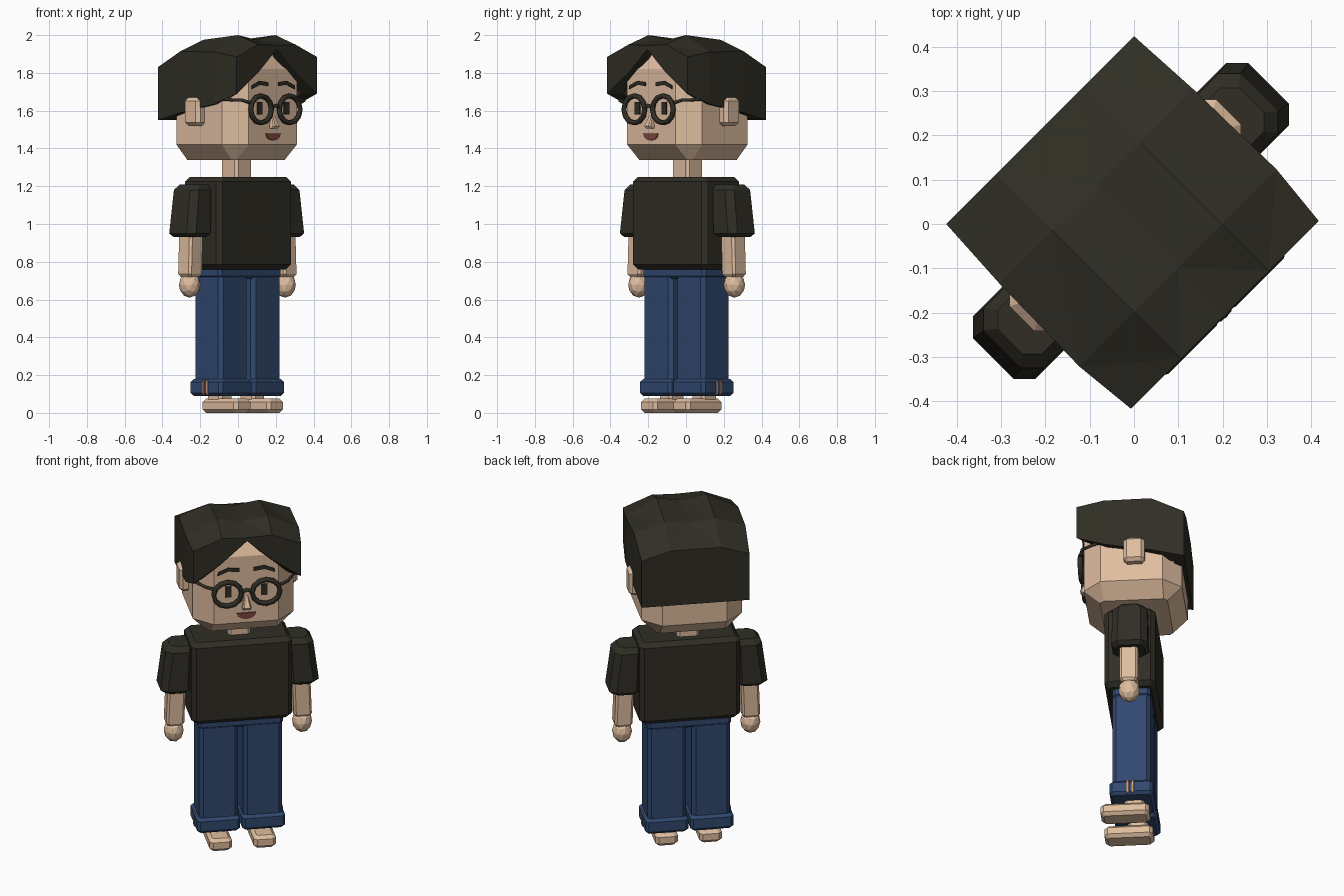
import bpy, bmesh
from math import radians, sin, cos, pi
from mathutils import Matrix, Vector

cube = bpy.data.objects.get("Cube")
if cube:
    bpy.data.objects.remove(cube, do_unlink=True)

# The figure is built facing -y, then turned to its diagonal stance
TURN = Matrix.Rotation(radians(45), 4, 'Z')


def material(name, rgb):
    m = bpy.data.materials.new(name)
    m.use_nodes = True
    m.diffuse_color = (*rgb, 1)
    m.node_tree.nodes["Principled BSDF"].inputs["Base Color"].default_value = (*rgb, 1)
    return m


DARK = material("olive_black", (0.029, 0.027, 0.018))
SKIN = material("skin", (0.74, 0.51, 0.35))
JEANS = material("denim_blue", (0.03, 0.065, 0.16))
LIPS = material("dark_red", (0.22, 0.06, 0.05))
TAN = material("orange_tan", (0.62, 0.3, 0.16))


def finish(bm, name, mat, side=1):
    """Turn a bmesh into an object; side -1 mirrors it to the right."""
    if side < 0:
        bm.transform(Matrix.Scale(-1, 4, (1, 0, 0)))
    bmesh.ops.recalc_face_normals(bm, faces=bm.faces)
    bm.transform(TURN)
    me = bpy.data.meshes.new(name)
    bm.to_mesh(me)
    bm.free()
    me.materials.append(mat)
    ob = bpy.data.objects.new(name, me)
    bpy.context.collection.objects.link(ob)
    return ob


def loft(name, mat, rings, side=1):
    """Stack of rectangles with cut corners: (z, x0, x1, y0, y1, cut)."""
    bm = bmesh.new()
    loops = []
    for z, x0, x1, y0, y1, c in rings:
        pts = [(x0 + c, y0), (x1 - c, y0), (x1, y0 + c), (x1, y1 - c),
               (x1 - c, y1), (x0 + c, y1), (x0, y1 - c), (x0, y0 + c)]
        loops.append([bm.verts.new((x, y, z)) for x, y in pts])
    for a, b in zip(loops, loops[1:]):
        for i in range(8):
            j = (i + 1) % 8
            bm.faces.new((a[i], a[j], b[j], b[i]))
    bm.faces.new(loops[0])
    bm.faces.new(loops[-1])
    return finish(bm, name, mat, side)


def box(name, mat, x, y, z, cut, side=1):
    """Box with chamfered edges."""
    (x0, x1), (y0, y1), (z0, z1), c = x, y, z, cut
    inner = (x0 + c, x1 - c, y0 + c, y1 - c, c * 0.5)
    outer = (x0, x1, y0, y1, c)
    return loft(name, mat, [(z0, *inner), (z0 + c, *outer),
                            (z1 - c, *outer), (z1, *inner)], side)


def plate(name, mat, outline, y, depth, side=1):
    """Flat polygon in the x-z plane, extruded backwards."""
    bm = bmesh.new()
    face = bm.faces.new([bm.verts.new((x, y, z)) for x, z in outline])
    ext = bmesh.ops.extrude_face_region(bm, geom=[face])["geom"]
    bmesh.ops.translate(bm, vec=(0, depth, 0),
                        verts=[v for v in ext if isinstance(v, bmesh.types.BMVert)])
    return finish(bm, name, mat, side)


def tube(name, mat, points, radius, closed=False):
    cu = bpy.data.curves.new(name, 'CURVE')
    cu.dimensions = '3D'
    cu.bevel_depth = radius
    cu.bevel_resolution = 1
    cu.use_fill_caps = True
    sp = cu.splines.new('POLY')
    sp.points.add(len(points) - 1)
    for p, co in zip(sp.points, points):
        p.co = (*(TURN @ Vector(co)), 1)
    sp.use_cyclic_u = closed
    cu.materials.append(mat)
    ob = bpy.data.objects.new(name, cu)
    bpy.context.collection.objects.link(ob)
    bpy.ops.object.select_all(action='DESELECT')
    ob.select_set(True)
    bpy.context.view_layer.objects.active = ob
    bpy.ops.object.convert(target='MESH')


def hair():
    """Parted cap: rows run front to back, columns right to left."""
    # y, edge x, top heights (edge, lump, parting), hem heights
    rows = [(-0.29, 0.30, (1.885, 1.95, 1.945), (1.69, 1.80, 1.925)),
            (-0.14, 0.315, (1.91, 2.0, 1.975), (1.635,)),
            (0.12, 0.31, (1.915, 1.975, 1.955), (1.59,)),
            (0.30, 0.30, (1.83, 1.88, 1.88), (1.55, 1.55, 1.55))]
    order = (0, 1, 2, 1, 0)
    bm = bmesh.new()
    top, hem = [], {}
    for r, (y, w, tops, hems) in enumerate(rows):
        xs = (-w, -0.14, 0, 0.14, w)
        top.append([bm.verts.new((x, y, tops[k])) for x, k in zip(xs, order)])
        for c, k in enumerate(order):
            if k < len(hems):
                hem[r, c] = bm.verts.new((xs[c], y, hems[k]))
    for a, b in zip(top, top[1:]):
        for i in range(4):
            bm.faces.new((a[i], a[i + 1], b[i + 1], b[i]))
    # Outer skirt, then a lip tucked into the head
    rim = ([(0, c) for c in range(5)] + [(1, 4), (2, 4)]
           + [(3, c) for c in range(4, -1, -1)] + [(2, 0), (1, 0)])
    lip = {k: bm.verts.new((hem[k].co.x * 0.8, hem[k].co.y * 0.8, hem[k].co.z)) for k in rim}
    for p, q in zip(rim, rim[1:] + rim[:1]):
        bm.faces.new((top[p[0]][p[1]], top[q[0]][q[1]], hem[q], hem[p]))
        bm.faces.new((hem[p], hem[q], lip[q], lip[p]))
    bmesh.ops.triangulate(bm, faces=[f for f in bm.faces])
    finish(bm, "hair", DARK)


# Head, neck and hair
loft("head", SKIN, [(1.34, -0.20, 0.20, -0.17, 0.20, 0.02),
                    (1.42, -0.28, 0.28, -0.26, 0.28, 0.10),
                    (1.82, -0.28, 0.28, -0.26, 0.28, 0.10),
                    (1.93, -0.18, 0.18, -0.20, 0.18, 0.06)])
box("neck", SKIN, (-0.062, 0.062), (-0.05, 0.074), (1.2, 1.38), 0.015)
hair()

# Nose and mouth
loft("nose", SKIN, [(1.505, -0.022, 0.022, -0.285, -0.25, 0.008),
                    (1.52, -0.024, 0.024, -0.295, -0.25, 0.008),
                    (1.58, -0.01, 0.01, -0.264, -0.25, 0.003)])
plate("mouth", LIPS, [(0.055 * cos(t * pi / 6), 1.48 - 0.038 * sin(t * pi / 6))
                      for t in range(7)], -0.266, 0.008)

# Shirt body and jeans waist
box("shirt_body", DARK, (-0.28, 0.28), (-0.14, 0.14), (0.76, 1.25), 0.025)
box("jeans_waist", JEANS, (-0.235, 0.235), (-0.1, 0.11), (0.71, 0.8), 0.015)

for s, n in ((1, "left_"), (-1, "right_")):
    # Face details and glasses
    box(n + "ear", SKIN, (0.25, 0.33), (-0.03, 0.085), (1.52, 1.67), 0.018, s)
    plate(n + "eyebrow", DARK, [(0.04, 1.73), (0.10, 1.738), (0.16, 1.715),
                                (0.157, 1.734), (0.10, 1.758), (0.04, 1.75)],
          -0.268, 0.009, s)
    plate(n + "eye", DARK, [(0.082, 1.58), (0.118, 1.58), (0.118, 1.645), (0.082, 1.645)],
          -0.266, 0.008, s)
    rim = []
    for i in range(12):
        a = 2 * pi * i / 12
        rim.append((s * (0.107 + 0.078 * cos(a)), -0.28, 1.607 + 0.072 * sin(a)))
    tube(n + "glasses_rim", DARK, rim, 0.014, True)
    tube(n + "glasses_temple", DARK, [(s * 0.18, -0.28, 1.64), (s * 0.23, -0.265, 1.655),
                                      (s * 0.29, -0.17, 1.66), (s * 0.29, 0.0, 1.65)], 0.009)

    # Sleeve, forearm and hand
    loft(n + "sleeve", DARK, [(0.93, 0.28, 0.42, -0.07, 0.09, 0.03),
                              (0.95, 0.26, 0.44, -0.09, 0.11, 0.035),
                              (1.18, 0.25, 0.41, -0.085, 0.105, 0.035),
                              (1.21, 0.25, 0.385, -0.06, 0.08, 0.03)], s)
    loft(n + "forearm", SKIN, [(0.72, 0.315, 0.395, -0.035, 0.045, 0.012),
                               (0.735, 0.305, 0.405, -0.045, 0.055, 0.012),
                               (1.0, 0.295, 0.395, -0.045, 0.055, 0.012)], s)
    bm = bmesh.new()
    bmesh.ops.create_icosphere(bm, subdivisions=2, radius=1,
                               matrix=Matrix.Translation((0.357, 0.005, 0.678))
                               @ Matrix.Diagonal((0.055, 0.06, 0.068, 1)))
    finish(bm, n + "hand", SKIN, s)

    # Trouser leg, rolled cuff and its side seam
    box(n + "trouser_leg", JEANS, (0.015, 0.23), (-0.1, 0.11), (0.1, 0.74), 0.02, s)
    box(n + "cuff", JEANS, (0.005, 0.245), (-0.115, 0.125), (0.09, 0.18), 0.016, s)
    for y in (-0.014, 0.014):
        box(n + "cuff_stripe", TAN, (0.24, 0.248), (y - 0.007, y + 0.007),
            (0.094, 0.176), 0.002, s)

    # Ankle and foot
    box(n + "ankle", SKIN, (0.075, 0.17), (-0.04, 0.07), (0.05, 0.13), 0.015, s)
    box(n + "foot", SKIN, (0.06, 0.185), (-0.17, 0.098), (0, 0.075), 0.018, s)

# Bridge of the glasses
tube("glasses_bridge", DARK, [(-0.032, -0.28, 1.615), (0, -0.287, 1.628),
                              (0.032, -0.28, 1.615)], 0.01)
